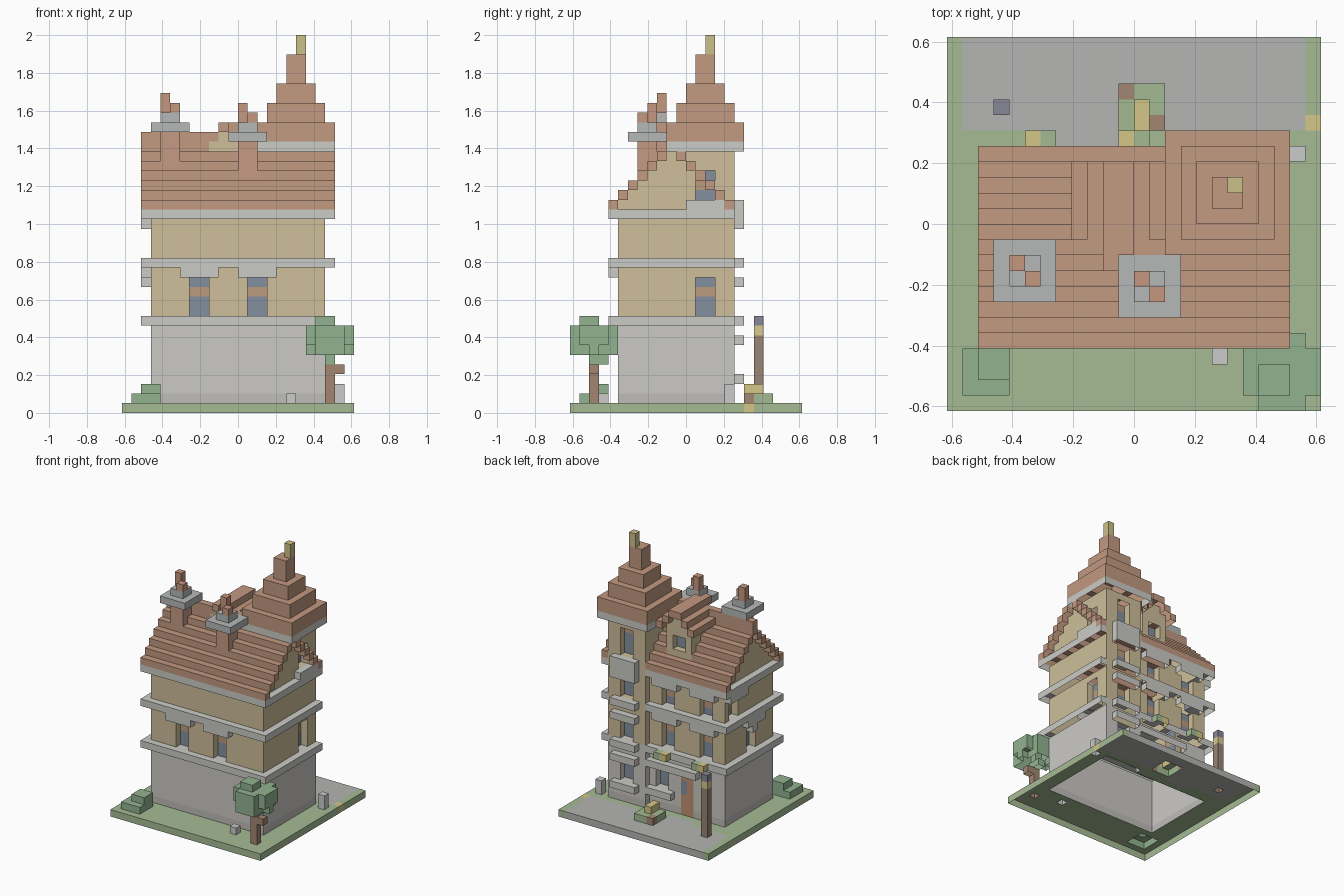
import bpy, bmesh, math
from mathutils import Vector

if "Cube" in bpy.data.objects:
    bpy.data.objects.remove(bpy.data.objects["Cube"])

V = 2 / 39            # size of one block; all coordinates below are in blocks
grid = {}             # block -> part name

COLORS = {
    'lawn': (.38, .50, .30), 'pavement': (.46, .46, .45), 'stone_walls': (.60, .59, .56),
    'plinth': (.52, .51, .48), 'stone_trim': (.60, .60, .57), 'plaster_walls': (.62, .52, .33),
    'roof_tiles': (.54, .32, .22), 'tower_roof': (.54, .32, .22), 'dormer_roof': (.54, .32, .22),
    'chimney_shafts': (.56, .33, .23), 'chimney_caps': (.47, .48, .48), 'chimney_pots': (.56, .31, .21),
    'window_glass': (.23, .28, .35), 'window_bars': (.50, .32, .21), 'door': (.52, .29, .17),
    'finial': (.60, .53, .25), 'flowers': (.66, .57, .24), 'planting': (.36, .50, .29),
    'foliage': (.29, .45, .28), 'tree_trunk': (.36, .24, .17), 'lamp_post': (.32, .24, .18),
    'lamp_light': (.70, .60, .28), 'lamp_cap': (.25, .25, .31), 'bollards': (.56, .56, .56),
}


def fill(part, x0, x1, y0, y1, z0, z1):
    """Fill a box of blocks with a part; part None carves it away."""
    for x in range(x0, x1):
        for y in range(y0, y1):
            for z in range(z0, z1):
                if part:
                    grid[x, y, z] = part
                else:
                    grid.pop((x, y, z), None)


def opening(side, a0, a1, face, z0, z1, trim=True, bar=None):
    """Recessed window on the back (+y), front (-y), right (+x) or left (-x) wall."""
    out = 1 if side in ('back', 'right') else -1

    def put(p, b0, b1, depth, c0, c1):
        d = face + out * depth - (0 if out > 0 else 1)
        if side in ('back', 'front'):
            fill(p, b0, b1, d, d + 1, c0, c1)
        else:
            fill(p, d, d + 1, b0, b1, c0, c1)
    put(None, a0, a1, -1, z0, z1)
    put('window_glass', a0, a1, -2, z0, z1)
    if bar:
        put('window_bars', a0, a1, -2, bar, bar + 1)
    if trim:
        put('stone_trim', a0 - 1, a1 + 1, 0, z1, z1 + 1)


# ground plate with pavement and door path
fill('lawn', -12, 12, -12, 12, 0, 1)
fill('pavement', -11, 11, 6, 12, 0, 1)
fill('pavement', -5, -1, 5, 6, 0, 1)
fill('flowers', 11, 12, 6, 7, 0, 1)

# walls of house and tower
for part, z0, z1 in (('plinth', 0, 2), ('stone_walls', 2, 10), ('plaster_walls', 10, 21)):
    fill(part, -9, 9, -7, 4, z0, z1)
    fill(part, 3, 9, -1, 5, z0, z1)

# string courses, with short ledges on the tower back
for z in (9, 15, 20):
    fill('stone_trim', -10, 10, -8, 5, z, z + 1)
    fill('plaster_walls' if z > 9 else 'stone_walls', 3, 9, -1, 5, z, z + 1)
    fill('stone_trim', 4, 8, 5, 6, z, z + 1)

# gable fill and stepped main roof
for i in range(7):
    top = 29 if i == 6 else 22 + i
    fill('plaster_walls', -9, 9, -7 + i, 4 - i, 21 + i, 22 + i)
    fill('roof_tiles', -10, 3 if i == 6 else 10, -8 + i, -7 + i, 21 + i, top)
    fill('roof_tiles', -10, 10 if i < 6 else 3, 4 - i, 5 - i, 21 + i, top)

# dormer running across the ridge
fill('plaster_walls', -3, 1, -2, 3, 21, 28)
fill('plaster_walls', -2, 0, -2, 3, 28, 29)
for x0, x1, y0, z in ((-4, 2, -1, 27), (-3, 1, -2, 28), (-2, 0, -2, 29)):
    fill('dormer_roof', x0, x0 + 1, y0, 4, z, z + 1)
    fill('dormer_roof', x1 - 1, x1, y0, 4, z, z + 1)
fill('dormer_roof', -2, -1, -3, -2, 29, 30)
opening('back', -2, 0, 3, 24, 26, trim=False)

# corner tower with stepped spire
fill('plaster_walls', 3, 9, -1, 5, 21, 27)
fill('stone_trim', 2, 10, -2, 6, 27, 28)
for inset, z0, z1 in ((0, 28, 30), (1, 30, 32), (2, 32, 34), (3, 34, 37)):
    fill('tower_roof', 2 + inset, 10 - inset, -2 + inset, 6 - inset, z0, z1)
fill('finial', 6, 7, 2, 3, 37, 39)

# chimneys
for x, y, z in ((-8, -4, 29), (0, -5, 28)):
    fill('chimney_shafts', x, x + 2, y, y + 2, 23, z)
    fill('chimney_caps', x - 1, x + 3, y - 1, y + 3, z, z + 1)
    fill('chimney_caps', x, x + 2, y, y + 2, z + 1, z + 2)
    fill('chimney_pots', x, x + 1, y + 1, y + 2, z + 2, z + 4)
    fill('chimney_pots', x + 1, x + 2, y, y + 1, z + 2, z + 3)

# tower windows on the back, with lintels and sills
for z0, z1 in ((4, 7), (10, 13), (16, 19), (22, 26)):
    opening('back', 5, 7, 5, z0, z1, trim=z1 < 22, bar=z1 - 1 if z1 > 7 else None)
    fill('stone_trim', 4, 8, 5, 6, z0 - 1, z0)
# main windows on the back
for x in (-7, -1):
    opening('back', x, x + 2, 4, 10, 14, bar=12)
    opening('back', x, x + 2, 4, 16, 19, bar=17)
opening('back', 0, 2, 4, 4, 7)
fill('stone_trim', -1, 3, 4, 5, 3, 4)
# front windows
for x in (-5, 1):
    opening('front', x, x + 2, -7, 10, 14, bar=12)
# side windows
opening('right', 1, 3, 9, 10, 14, trim=False, bar=12)
opening('right', 1, 3, 9, 22, 25, trim=False, bar=23)
fill('stone_trim', 9, 10, 0, 4, 21, 22)
opening('left', -3, -1, -9, 10, 14, bar=12)
fill('stone_trim', -10, -9, -2, -1, 13, 14)
opening('left', 1, 3, -9, 16, 19, bar=17)

# door, flush with the wall, and its lintel
fill('door', -4, -2, 3, 4, 1, 7)
fill('window_glass', -3, -2, 3, 4, 4, 6)
fill('stone_trim', -5, -1, 4, 5, 7, 8)

# window boxes
for x in (-7, -1):
    fill('planting', x, x + 2, 5, 6, 9, 10)
    fill('flowers', x, x + 1, 5, 6, 9, 10)
# flower bed on the pavement
fill('planting', -1, 2, 6, 9, 1, 2)
fill('tree_trunk', -1, 0, 8, 9, 1, 2)
fill('tree_trunk', 1, 2, 6, 7, 1, 2)
fill('flowers', 0, 1, 6, 8, 2, 3)

# street lamp
fill('lamp_post', -9, -8, 7, 8, 1, 8)
fill('lamp_light', -9, -8, 7, 8, 8, 9)
fill('lamp_cap', -9, -8, 7, 8, 9, 10)

# bollards
fill('bollards', 10, 11, 4, 5, 1, 3)
fill('bollards', 5, 6, -9, -8, 1, 2)

# tree and bush
fill('tree_trunk', 9, 10, -10, -9, 1, 5)
fill('tree_trunk', 10, 11, -10, -9, 4, 5)
fill('foliage', 7, 12, -11, -8, 7, 9)
fill('foliage', 8, 11, -12, -7, 6, 9)
fill('foliage', 7, 12, -10, -9, 6, 7)
fill('foliage', 8, 10, -11, -9, 9, 10)
fill('foliage', 9, 10, -10, -8, 5, 6)
fill('foliage', -11, -8, -11, -8, 1, 2)
fill('foliage', -10, -8, -10, -8, 2, 3)


def build(part):
    """Turn the exposed faces of one part into a mesh; the shell is open underneath."""
    bm = bmesh.new()
    for cell in [c for c, p in grid.items() if p == part]:
        for axis in range(3):
            for s in (-1, 1):
                near = list(cell)
                near[axis] += s
                if tuple(near) in grid or (axis == 2 and s < 0):
                    continue
                n = Vector([s if k == axis else 0 for k in range(3)])
                u = Vector([1 if k == (axis + 1) % 3 else 0 for k in range(3)])
                w = n.cross(u)
                c = Vector(cell) + Vector((.5, .5, .5)) + n / 2
                bm.faces.new([bm.verts.new((c + (u * a + w * b) / 2) * V)
                              for a, b in ((-1, -1), (1, -1), (1, 1), (-1, 1))])
    bmesh.ops.remove_doubles(bm, verts=bm.verts, dist=V * .01)
    bmesh.ops.dissolve_limit(bm, angle_limit=math.radians(1), verts=bm.verts, edges=bm.edges)
    mesh = bpy.data.meshes.new(part)
    bm.to_mesh(mesh)
    bm.free()
    mat = bpy.data.materials.new(part)
    mat.diffuse_color = (*COLORS[part], 1)
    mat.use_nodes = True
    mat.node_tree.nodes["Principled BSDF"].inputs["Base Color"].default_value = mat.diffuse_color
    mesh.materials.append(mat)
    bpy.context.collection.objects.link(bpy.data.objects.new(part, mesh))


for name in COLORS:
    build(name)
